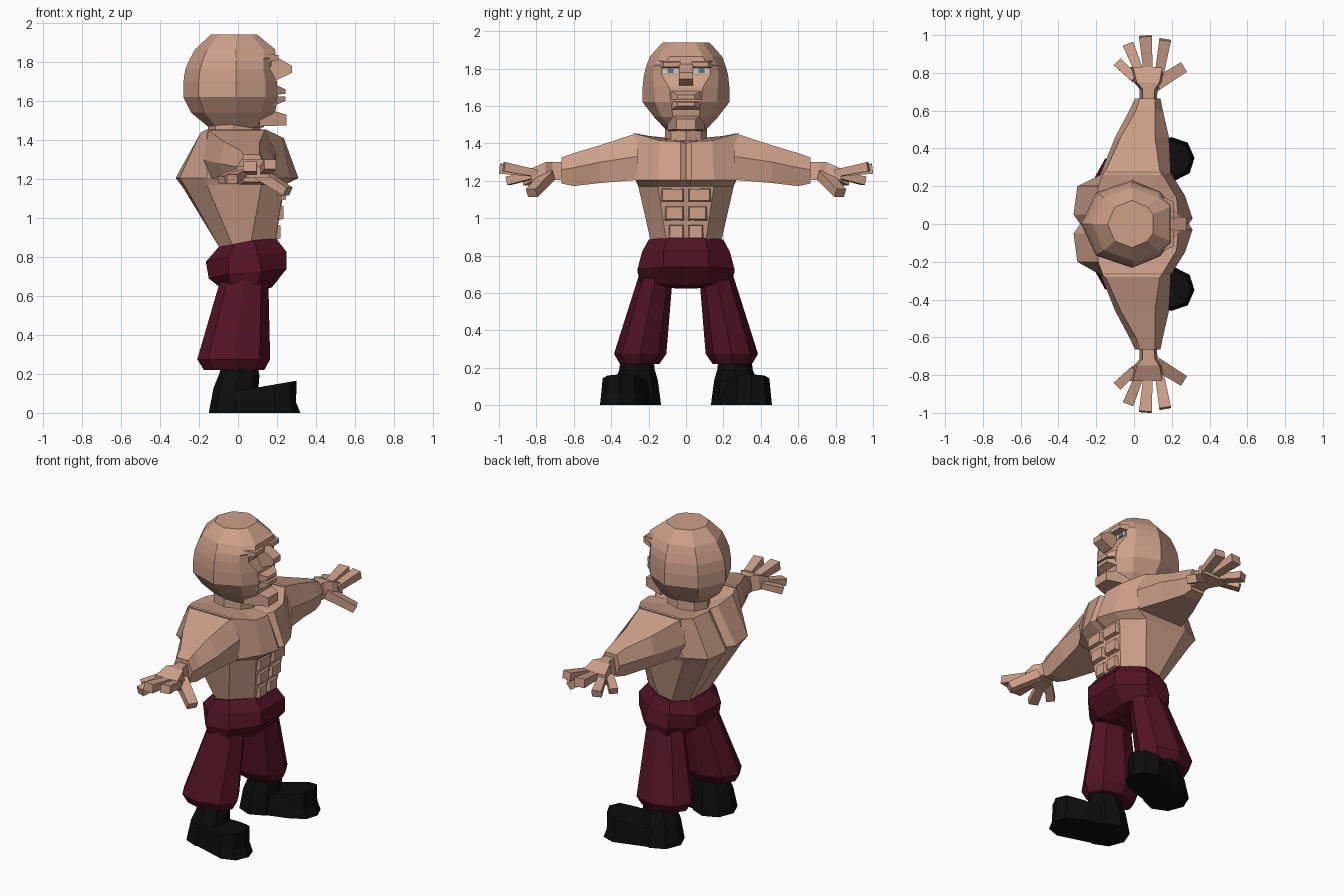
import bpy, bmesh, math
from mathutils import Vector


def material(name, r, g, b):
    m = bpy.data.materials.new(name)
    m.diffuse_color = (r, g, b, 1)
    return m


SKIN = material("skin", 0.61, 0.35, 0.25)
CLOTH = material("maroon cloth", 0.085, 0.006, 0.019)
LEATHER = material("black leather", 0.004, 0.004, 0.004)
WHITE = material("eye white", 0.6, 0.6, 0.6)
IRIS = material("grey iris", 0.12, 0.17, 0.2)


def loft(name, rings, mat, mirror=False):
    """Skin a list of equal-length point rings and cap both ends."""
    bm = bmesh.new()
    vs = [[bm.verts.new(p) for p in r] for r in rings]
    n = len(rings[0])
    for a, b in zip(vs, vs[1:]):
        for i in range(n):
            j = (i + 1) % n
            bm.faces.new((a[i], a[j], b[j], b[i]))
    bm.faces.new(vs[0])
    bm.faces.new(vs[-1])
    bmesh.ops.recalc_face_normals(bm, faces=bm.faces)
    me = bpy.data.meshes.new(name)
    bm.to_mesh(me)
    bm.free()
    me.materials.append(mat)
    ob = bpy.data.objects.new(name, me)
    bpy.context.collection.objects.link(ob)
    if mirror:
        mod = ob.modifiers.new("mirror", 'MIRROR')
        mod.use_axis = (False, True, False)
    return ob


def sym(half):
    """Complete a half ring (front to back, y >= 0) across y = 0."""
    return half + [(x, -y, z) for x, y, z in reversed(half) if y > 0]


def oval(cx, cy, z, rx, ry, n=8):
    return [(cx + rx * math.cos(2 * math.pi * i / n),
             cy + ry * math.sin(2 * math.pi * i / n), z) for i in range(n)]


def wedge(name, x0, a, x1, b, mat, mirror=False):
    """Block between two (y0, y1, z0, z1) rectangles at x0 and x1."""
    def rect(x, r):
        return [(x, r[0], r[2]), (x, r[1], r[2]), (x, r[1], r[3]), (x, r[0], r[3])]
    return loft(name, [rect(x0, a), rect(x1, b)], mat, mirror)


def digit(name, p0, p1, w0, w1):
    p0, p1 = Vector(p0), Vector(p1)
    side = (p1 - p0).cross(Vector((0, 0, 1))).normalized()
    up = side.cross(p1 - p0).normalized()
    rings = [[p + side * (w * s) + up * (w * 0.8 * t)
              for s, t in ((1, 1), (-1, 1), (-1, -1), (1, -1))]
             for p, w in ((p0, w0), (p1, w1))]
    loft(name, rings, SKIN, True)


# torso: waist, underside of chest, chest ridge, shoulders, neck base
loft("torso", [sym(r) for r in (
    [(.18, 0, .84), (.185, .03, .84), (.185, .1, .84), (.06, .18, .84),
     (-.02, .18, .84), (-.09, .1, .84), (-.09, .05, .84), (-.09, 0, .84)],
    [(.23, 0, 1.17), (.24, .03, 1.17), (.235, .15, 1.17), (.12, .255, 1.17),
     (-.16, .255, 1.17), (-.27, .18, 1.16), (-.285, .05, 1.16), (-.255, 0, 1.16)],
    [(.29, 0, 1.205), (.31, .03, 1.205), (.27, .15, 1.205), (.195, .27, 1.205),
     (-.16, .27, 1.205), (-.3, .2, 1.205), (-.32, .05, 1.205), (-.285, 0, 1.205)],
    [(.21, 0, 1.4), (.235, .03, 1.41), (.225, .14, 1.415), (.14, .28, 1.455),
     (-.16, .28, 1.455), (-.19, .2, 1.44), (-.19, .05, 1.425), (-.17, 0, 1.42)],
    [(.11, 0, 1.415), (.1, .03, 1.415), (.08, .09, 1.42), (.03, .12, 1.425),
     (-.06, .12, 1.425), (-.11, .09, 1.42), (-.14, .04, 1.42), (-.14, 0, 1.42)],
)], SKIN)

# abdominal muscles
for i, (z0, z1, w, x) in enumerate(((1.085, 1.165, .14, .246),
                                    (.985, 1.07, .12, .233), (.885, .97, .10, .217))):
    wedge(f"abdominal_{i + 1}", x - .04, (.008, w, z0, z1),
          x, (.018, w - .015, z0 + .01, z1 - .01), SKIN, True)

# arms, as sections along y
arm = (
    (.26, ((-.16, 1.455), (.14, 1.455), (.195, 1.33), (.19, 1.205), (-.14, 1.205), (-.18, 1.3))),
    (.46, ((-.07, 1.39), (.11, 1.39), (.185, 1.3), (.15, 1.188), (-.06, 1.188), (-.1, 1.28))),
    (.60, ((.01, 1.348), (.11, 1.348), (.153, 1.27), (.13, 1.172), (.01, 1.172), (-.025, 1.265))),
    (.665, ((.03, 1.325), (.11, 1.325), (.14, 1.26), (.12, 1.185), (.03, 1.185), (.005, 1.26))),
)
loft("arm", [[(x, y, z) for x, z in s] for y, s in arm], SKIN, True)

# hands
hand = ((.65, .03, .12, 1.205, 1.30), (.715, .03, .125, 1.205, 1.30),
        (.75, .0, .15, 1.21, 1.30), (.83, -.02, .165, 1.205, 1.265))
loft("hand", [[(x0, y, z0), (x1, y, z0), (x1 - .015, y, z1), (x0 + .015, y, z1)]
              for y, x0, x1, z0, z1 in hand], SKIN, True)
digit("index_finger", (.135, .80, 1.24), (.165, .975, 1.275), .024, .031)
digit("middle_finger", (.075, .80, 1.24), (.06, .995, 1.265), .024, .034)
digit("ring_finger", (.03, .80, 1.235), (-.03, .95, 1.20), .023, .029)
digit("little_finger", (.005, .77, 1.235), (-.085, .855, 1.195), .023, .026)
digit("thumb", (.11, .735, 1.23), (.255, .825, 1.135), .034, .03)

# neck
loft("neck", [oval(-.02, 0, 1.38, .135, .115), oval(-.02, 0, 1.52, .135, .11)], SKIN)

# head rings: (z, face x, face y, cheek x, cheek y, side y, back x)
head = ((1.465, .13, .04, .09, .08, .10, -.15), (1.54, .19, .07, .12, .13, .17, -.24),
        (1.62, .205, .08, .14, .165, .232, -.28), (1.70, .20, .09, .14, .17, .232, -.28),
        (1.765, .165, .13, .13, .175, .225, -.27), (1.81, .165, .13, .13, .17, .213, -.25),
        (1.82, .195, .11, .135, .165, .21, -.245), (1.865, .19, .09, .13, .14, .193, -.22),
        (1.94, .10, .05, .07, .09, .125, -.14))
loft("head", [sym([(fx, fy, z), (cx, cy, z), (-.01, sy, z), (bx * .72, sy * .72, z), (bx, 0, z)])
              for z, fx, fy, cx, cy, sy, bx in head], SKIN)

# face details
nose = ((.15, 1.83), (.2, 1.825), (.277, 1.78), (.277, 1.745), (.205, 1.71), (.15, 1.71))
loft("nose", [[(x, y, z) for x, z in nose] for y in (-.038, .038)], SKIN)
wedge("brow", .13, (.03, .15, 1.80, 1.845), .208, (.03, .12, 1.808, 1.835), SKIN, True)
wedge("eye", .163, (.042, .122, 1.774, 1.805), .17, (.042, .122, 1.774, 1.805), WHITE, True)
wedge("iris", .168, (.066, .098, 1.776, 1.805), .173, (.066, .098, 1.776, 1.805), IRIS, True)
wedge("upper_lip", .18, (-.1, .1, 1.632, 1.69), .243, (-.045, .045, 1.636, 1.66), SKIN)
wedge("lower_lip", .18, (-.09, .09, 1.575, 1.626), .243, (-.045, .045, 1.6, 1.622), SKIN)
wedge("chin", .11, (-.1, .1, 1.47, 1.57), .25, (-.05, .05, 1.475, 1.53), SKIN)

# trousers: hips and flared legs
loft("trouser_hips", [sym(r) for r in (
    [(.195, .1, .895), (.08, .2, .885), (-.02, .2, .865), (-.1, .1, .85)],
    [(.25, .12, .825), (.1, .235, .82), (-.05, .235, .80), (-.165, .12, .775)],
    [(.25, .12, .74), (.12, .26, .725), (-.05, .26, .715), (-.15, .12, .69)],
    [(.175, .11, .645), (.1, .245, .66), (-.04, .245, .66), (-.1, .11, .65)],
    [(.12, .06, .625), (.07, .1, .63), (-.02, .1, .63), (-.06, .06, .63)],
)], CLOTH)
loft("trouser_leg", [oval(.035, .16, .70, .12, .09), oval(-.022, .245, .275, .187, .14),
                     oval(-.02, .248, .22, .155, .105)], CLOTH, True)

# boots
loft("boot_shaft", [oval(.01, .262, .27, .085, .085), oval(.005, .262, .19, .105, .095),
                    oval(-.01, .265, .13, .115, .115), oval(-.02, .268, 0, .13, .135)], LEATHER, True)
sole = ((-.03, .15), (-.03, .39), (.2, .46), (.285, .43), (.32, .35), (.295, .27), (.2, .22))
loft("boot_foot", [
    [(x, y, 0) for x, y in sole],
    [(x * .93, .34 + (y - .34) * .95, .055) for x, y in sole],
    [(x * .94, .34 + (y - .34) * .88, .108 + max(x, 0) * .18) for x, y in sole],
], LEATHER, True)
